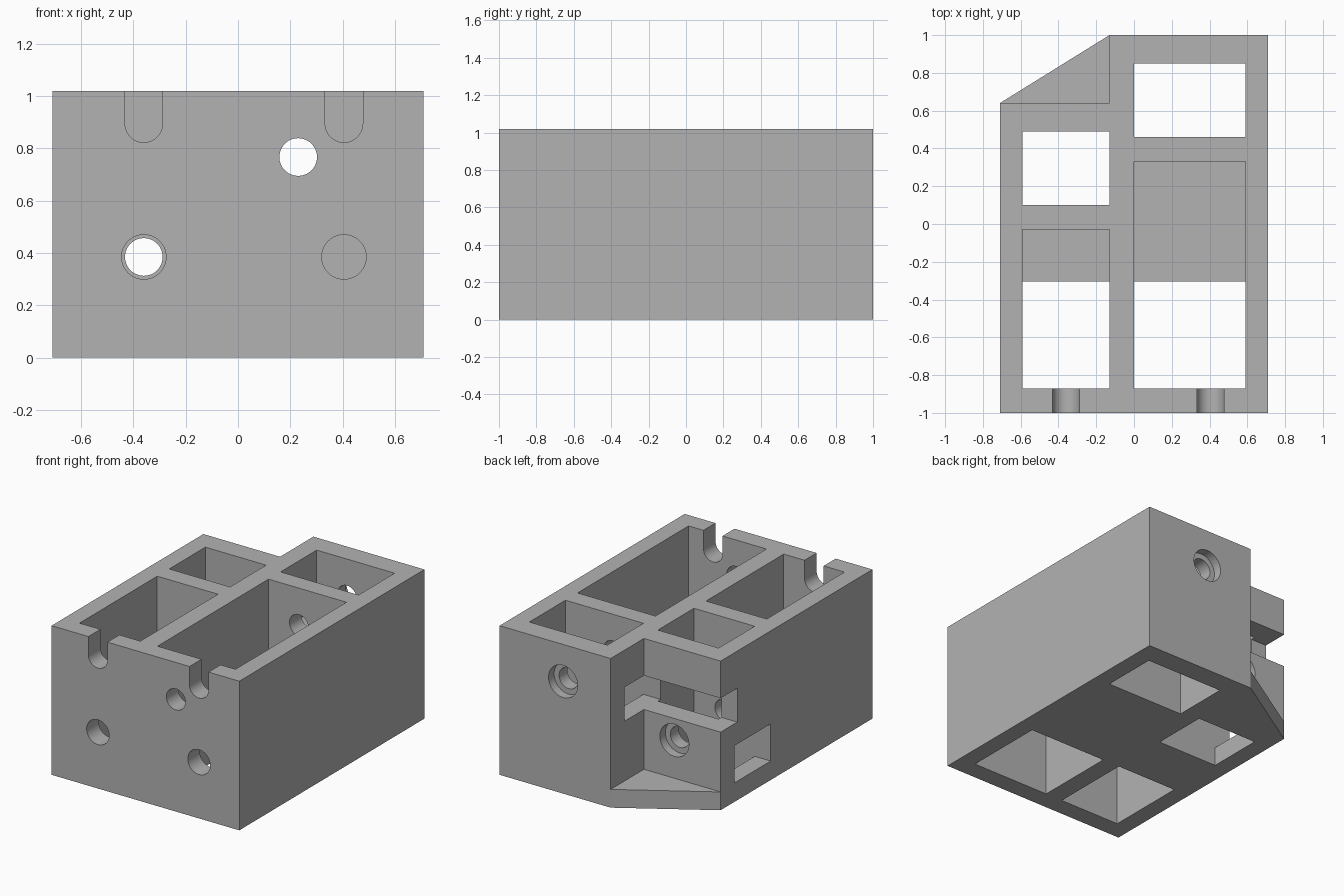
import bpy, bmesh, math
from mathutils import Matrix, Vector

cube = bpy.data.objects.get("Cube")
if cube:
    bpy.data.objects.remove(cube, do_unlink=True)

W, L, H = 0.71, 1.0, 1.02          # half width, half length, height
FLOOR = 0.125                      # base and flange thickness
STEP_X, STEP_Y = -0.13, 0.64       # inner corner of the rear step

grey = bpy.data.materials.new("plain_grey")
grey.use_nodes = True
grey.diffuse_color = (0.45, 0.45, 0.45, 1)
grey.node_tree.nodes["Principled BSDF"].inputs["Base Color"].default_value = (0.45, 0.45, 0.45, 1)


def make_object(name, bm):
    bmesh.ops.recalc_face_normals(bm, faces=bm.faces)
    mesh = bpy.data.meshes.new(name)
    bm.to_mesh(mesh)
    bm.free()
    mesh.materials.append(grey)
    obj = bpy.data.objects.new(name, mesh)
    bpy.context.collection.objects.link(obj)
    return obj


def prism(name, outline, height):
    bm = bmesh.new()
    face = bm.faces.new([bm.verts.new((x, y, 0)) for x, y in outline])
    top = bmesh.ops.extrude_face_region(bm, geom=[face])["geom"]
    bmesh.ops.translate(bm, vec=(0, 0, height),
                        verts=[v for v in top if isinstance(v, bmesh.types.BMVert)])
    return make_object(name, bm)


def box(name, xs, ys, zs):
    bm = bmesh.new()
    lo, hi = Vector((xs[0], ys[0], zs[0])), Vector((xs[1], ys[1], zs[1]))
    bmesh.ops.create_cube(bm, size=1, matrix=Matrix.Translation((lo + hi) / 2)
                          @ Matrix.Diagonal((*(hi - lo), 1)))
    return make_object(name, bm)


def bore(name, x, z, r, ys):
    bm = bmesh.new()
    bmesh.ops.create_cone(bm, cap_ends=True, segments=48, radius1=r, radius2=r,
                          depth=ys[1] - ys[0],
                          matrix=Matrix.Translation((x, sum(ys) / 2, z))
                          @ Matrix.Rotation(math.pi / 2, 4, 'X'))
    return make_object(name, bm)


# Block with one chamfered corner, which becomes the base flange
block = prism("housing_block", [(-W, -L), (W, -L), (W, L), (STEP_X, L), (-W, STEP_Y)], H)

# Rear step above the flange
cutters = [box("step_cutter", (-1, STEP_X), (STEP_Y, 1.2), (FLOOR, 1.2))]

# Pockets: the rear two go right through, the front two keep a partial floor
left, right = (0.0, 0.59), (-0.59, STEP_X)
for xs, ys, open_end in ((left, (0.46, 0.85), None), (right, (0.10, 0.49), None),
                         (left, (-0.87, 0.33), -0.305), (right, (-0.87, -0.03), -0.305)):
    if open_end is None:
        cutters.append(box("pocket_cutter", xs, ys, (-0.1, 1.2)))
    else:
        cutters.append(box("pocket_cutter", xs, ys, (FLOOR, 1.2)))
        cutters.append(box("opening_cutter", xs, (ys[0], open_end), (-0.1, 0.3)))

# Cross slot behind the step, and the side window
cutters.append(box("cross_slot_cutter", (-1, 0.2), (0.46, 0.85), (0.534, 0.766)))
cutters.append(box("window_cutter", (-1, -0.4), (0.10, 0.49), (0.13, 0.384)))

# Front wall: round-bottomed slots with a hole below each
R = 0.072
for x in (-0.36, 0.405):
    cutters.append(box("slot_cutter", (x - R, x + R), (-1.1, -0.8), (0.895, 1.2)))
    cutters.append(bore("slot_end_cutter", x, 0.895, R, (-1.1, -0.8)))
    cutters.append(bore("front_hole_cutter", x, 0.385, 0.085, (-1.1, -0.8)))

# Long bores with counterbores at the rear
for x, z, start, end in ((-0.36, 0.385, -0.2, STEP_Y), (0.23, 0.767, -1.1, L)):
    cutters.append(bore("long_bore_cutter", x, z, R, (start, end + 0.1)))
    cutters.append(bore("counterbore_cutter", x, z, 0.11, (end - 0.06, end + 0.1)))

# Apply every cut and discard the cutters
bpy.context.view_layer.objects.active = block
for cutter in cutters:
    cutter.hide_render = True
    mod = block.modifiers.new("cut", 'BOOLEAN')
    mod.operation, mod.solver, mod.object = 'DIFFERENCE', 'EXACT', cutter
    bpy.ops.object.modifier_apply(modifier=mod.name)
    bpy.data.objects.remove(cutter, do_unlink=True)

# Smooth the bores, keep the edges sharp
bpy.ops.object.select_all(action='DESELECT')
block.select_set(True)
bpy.ops.object.shade_smooth_by_angle(angle=math.radians(30))
